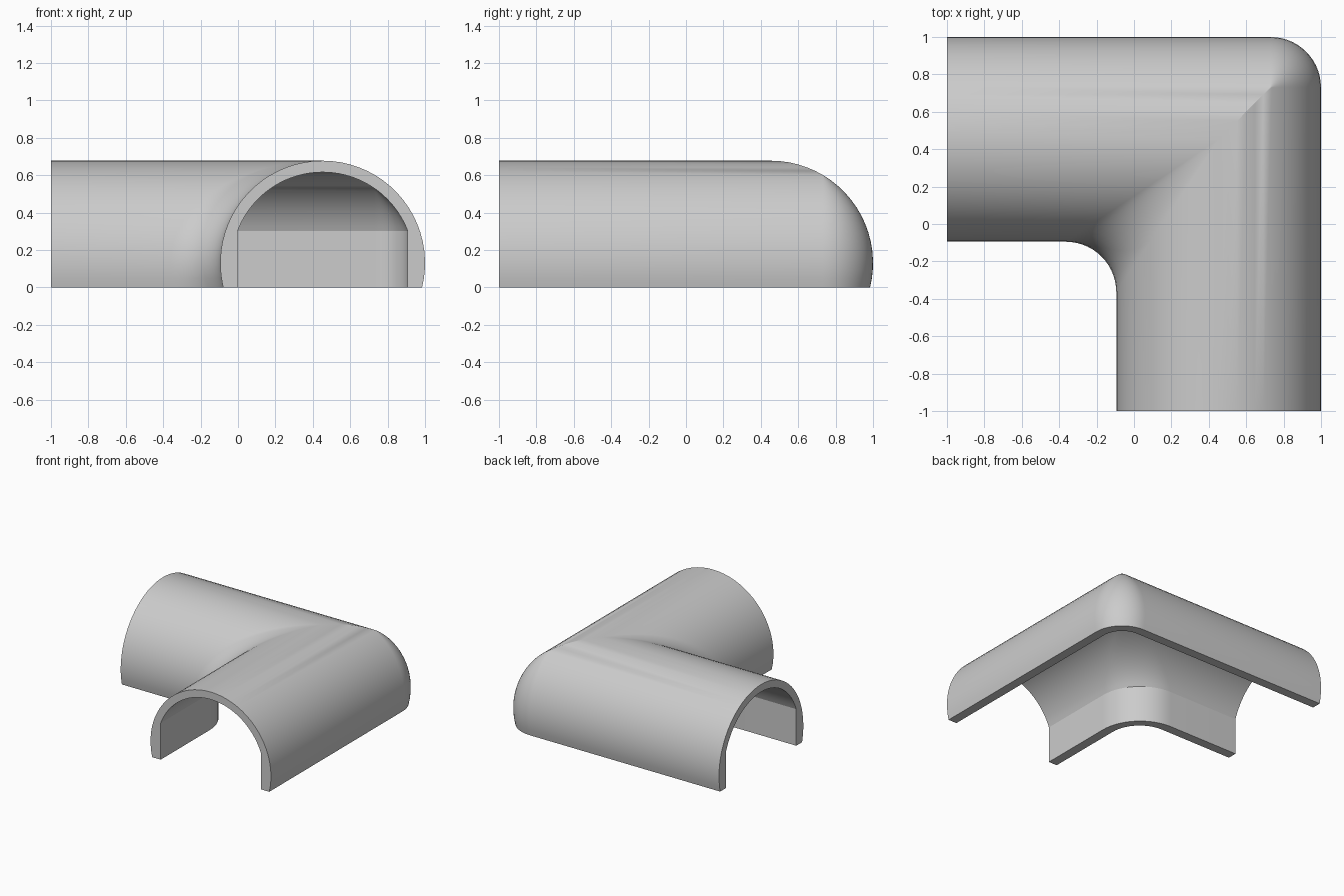
import bpy, bmesh, math

if "Cube" in bpy.data.objects:
    bpy.data.objects.remove(bpy.data.objects["Cube"])

AXIS, ZC = 0.4525, 0.13          # pipe axis offset and height
R_OUT, R_IN, WALL = 0.5475, 0.486, 0.455
FILLET = 0.27                    # corner rounding of the outer skin
N, SEG = 40, 14


def arc_points(radius, start, end):
    step = (end - start) / N
    return [(radius * math.cos(start + i * step), ZC + radius * math.sin(start + i * step))
            for i in range(N + 1)]


# Closed cross-section: (offset from axis, height, inner-bend fillet radius)
a_out = math.asin(-ZC / R_OUT)
a_in = math.acos(WALL / R_IN)
outer = [(d, z, FILLET * abs(d) / R_OUT) for d, z in arc_points(R_OUT, a_out, math.pi - a_out)]
r_wall = FILLET + R_OUT - WALL
inner = [(d, z, r_wall * abs(d) / WALL) for d, z in arc_points(R_IN, math.pi - a_in, a_in)]
profile = outer + [(-WALL, 0, r_wall)] + inner + [(WALL, 0, r_wall)]


# Each profile point travels round the bend with its own corner radius
def bend_path(d, z, bend_r):
    rad = max(0, d - (R_OUT - FILLET)) if d > 0 else bend_r
    c = AXIS + d - rad
    turn = [(c + rad * math.sin(t), c + rad * math.cos(t), z)
            for t in (math.pi / 2 * i / SEG for i in range(SEG + 1))]
    return [(-1, c + rad, z)] + turn + [(c + rad, -1, z)]


bm = bmesh.new()
rows = [[bm.verts.new(p) for p in bend_path(*pt)] for pt in profile]
for i, row in enumerate(rows):
    nxt = rows[(i + 1) % len(rows)]
    for j in range(len(row) - 1):
        bm.faces.new((row[j], row[j + 1], nxt[j + 1], nxt[j]))

# End rims
for end in (0, -1):
    bm.faces.new([row[end] for row in rows])

bmesh.ops.remove_doubles(bm, verts=bm.verts, dist=1e-5)
bmesh.ops.recalc_face_normals(bm, faces=bm.faces)
mesh = bpy.data.meshes.new("elbow_cover")
bm.to_mesh(mesh)
bm.free()
obj = bpy.data.objects.new("elbow_cover", mesh)
bpy.context.collection.objects.link(obj)
bpy.context.view_layer.objects.active = obj
obj.select_set(True)
bpy.ops.object.shade_smooth_by_angle(angle=math.radians(16))
